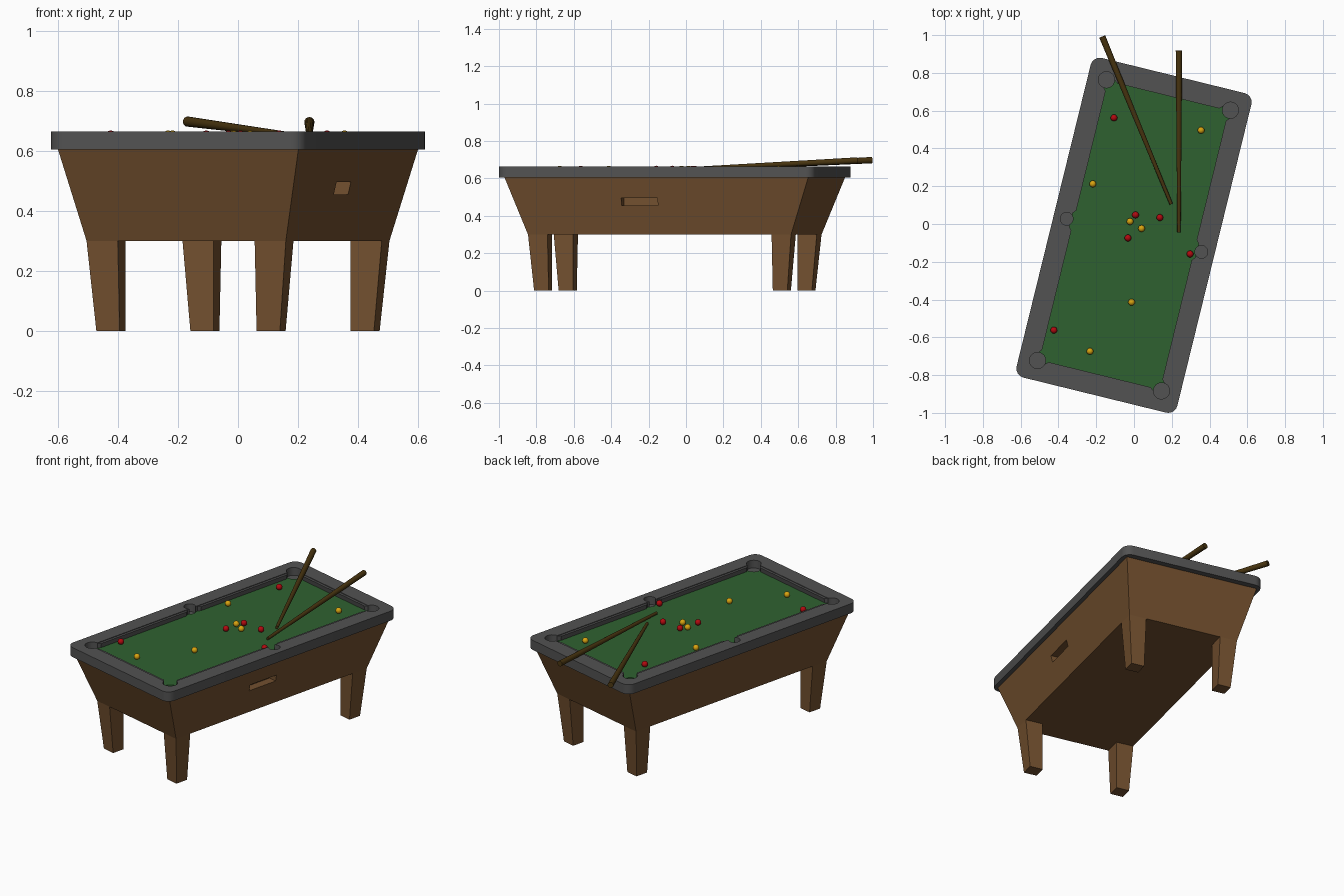
import bpy
import bmesh
from math import cos, sin, pi, radians
from mathutils import Matrix, Vector

if "Cube" in bpy.data.objects:
    bpy.data.objects.remove(bpy.data.objects["Cube"])

# The table is turned slightly about z
TURN = Matrix.Translation((0, -0.06, 0)) @ Matrix.Rotation(radians(-13.8), 4, "Z")
RAIL_TOP, RAIL_BASE, BODY_BASE, CLOTH = 0.665, 0.605, 0.30, 0.632


def material(name, rgb):
    m = bpy.data.materials.new(name)
    m.use_nodes = True
    m.diffuse_color = (*rgb, 1)
    m.node_tree.nodes["Principled BSDF"].inputs["Base Color"].default_value = (*rgb, 1)
    return m


wood = material("brown wood", (0.17, 0.08, 0.028))
grey = material("grey rail", (0.085, 0.085, 0.085))
green = material("green cloth", (0.028, 0.12, 0.03))
cue_wood = material("dark cue wood", (0.065, 0.035, 0.005))
red = material("red ball", (0.45, 0.003, 0.005))
yellow = material("yellow ball", (0.7, 0.37, 0.005))


def finish(name, bm, mat, matrix=TURN):
    bmesh.ops.recalc_face_normals(bm, faces=bm.faces)
    mesh = bpy.data.meshes.new(name)
    bm.to_mesh(mesh)
    bm.free()
    ob = bpy.data.objects.new(name, mesh)
    ob.matrix_world = matrix
    bpy.context.collection.objects.link(ob)
    if mat:
        mesh.materials.append(mat)
    return ob


def loft(name, low, z0, high, z1, mat, matrix=TURN):
    """Closed solid between two outlines with the same point count."""
    bm = bmesh.new()
    a = [bm.verts.new((x, y, z0)) for x, y in low]
    b = [bm.verts.new((x, y, z1)) for x, y in high]
    bm.faces.new(a)
    bm.faces.new(b)
    for i in range(len(a)):
        j = (i + 1) % len(a)
        bm.faces.new((a[i], a[j], b[j], b[i]))
    return finish(name, bm, mat, matrix)


def rect(hx, hy, cx=0, cy=0):
    return [(cx - hx, cy - hy), (cx + hx, cy - hy), (cx + hx, cy + hy), (cx - hx, cy + hy)]


def circle(r, cx, cy, n=20):
    return [(cx + r * cos(2 * pi * i / n), cy + r * sin(2 * pi * i / n)) for i in range(n)]


def rounded(hx, hy, r, n=6):
    pts = []
    for k, (sx, sy) in enumerate([(1, 1), (-1, 1), (-1, -1), (1, -1)]):
        for i in range(n + 1):
            t = (k + i / n) * pi / 2
            pts.append((sx * (hx - r) + r * cos(t), sy * (hy - r) + r * sin(t)))
    return pts


def select(ob):
    bpy.ops.object.select_all(action="DESELECT")
    ob.select_set(True)
    bpy.context.view_layer.objects.active = ob


def cut(ob, cutters):
    select(ob)
    for c in cutters:
        c.hide_render = True
        m = ob.modifiers.new("cut", "BOOLEAN")
        m.operation, m.solver, m.object = "DIFFERENCE", "EXACT", c
        bpy.ops.object.modifier_apply(modifier=m.name)


def smooth(ob):
    select(ob)
    bpy.ops.object.shade_smooth_by_angle(angle=radians(35))


# Tapered body with a recessed ball return on one long side
body = loft("body", rect(0.342, 0.724), BODY_BASE, rect(0.4126, 0.836), RAIL_BASE, wood)
slot = loft("slot_cutter", rect(0.06, 0.1, 0.385, -0.1), 0.455,
            rect(0.06, 0.1, 0.385, -0.1), 0.496, None)
cut(body, [slot])

# Legs: inner faces upright, outer faces tapered
TOP, FOOT = 0.0535, 0.04
for sx, side in ((1, "left"), (-1, "right")):
    for sy, end in ((1, "back"), (-1, "front")):
        cx, cy = 0.342 - TOP, 0.724 - TOP
        dx = TOP - FOOT
        loft(f"{end}_{side}_leg", rect(FOOT, FOOT, sx * (cx - dx), sy * (cy - dx)), 0,
             rect(TOP, TOP, sx * cx, sy * cy), BODY_BASE, wood)

# Rail frame, cloth and pockets
rail = loft("rail", rounded(0.438, 0.871, 0.05), RAIL_BASE, rounded(0.438, 0.871, 0.05), RAIL_TOP, grey)
cloth = loft("cloth", rect(0.343, 0.775), CLOTH - 0.008, rect(0.343, 0.775), CLOTH, green)
opening = loft("opening_cutter", rect(0.343, 0.775), CLOTH - 0.008, rect(0.343, 0.775), 0.75, None)
pockets = []
for sx in (1, -1):
    for sy in (1, 0, -1):
        c = circle(0.043, sx * 0.338, sy * 0.765) if sy else circle(0.034, sx * 0.367, 0)
        pockets.append(loft("pocket_cutter", c, 0.616, c, 0.75, None))
cut(rail, [opening] + pockets)
cut(cloth, pockets)
smooth(rail)
for helper in [slot, opening] + pockets:
    bpy.data.objects.remove(helper)


# Cushions with slanted ends beside the pockets
def cushion(name, start, end, wall, nose, along_y, sign):
    def outline(n):
        pts = [(start, wall), (end, wall), (end - 0.02, n), (start + 0.02, n)]
        return [(sign * v, u) if along_y else (u, sign * v) for u, v in pts]
    loft(name, outline(nose + 0.006), CLOTH - 0.004, outline(nose), RAIL_TOP - 0.004, grey)


for s, side in ((1, "left"), (-1, "right")):
    cushion(f"{side}_back_cushion", 0.035, 0.725, 0.345, 0.328, True, s)
    cushion(f"{side}_front_cushion", -0.725, -0.035, 0.345, 0.328, True, s)
for s, end in ((1, "back"), (-1, "front")):
    cushion(f"{end}_cushion", -0.298, 0.298, 0.777, 0.76, False, s)


# Balls
def ball(name, x, y, mat):
    bm = bmesh.new()
    bmesh.ops.create_uvsphere(bm, u_segments=20, v_segments=12, radius=0.018)
    smooth(finish(name, bm, mat, Matrix.Translation((x, y, CLOTH + 0.018))))


reds = [(-0.106, 0.562), (0.008, 0.048), (0.137, 0.034), (-0.032, -0.074),
        (0.297, -0.159), (-0.424, -0.562)]
yellows = [(0.355, 0.496), (-0.218, 0.212), (-0.021, 0.013), (0.04, -0.024),
           (-0.013, -0.414), (-0.233, -0.674)]
for label, spots, mat in (("red", reds, red), ("yellow", yellows, yellow)):
    for i, (x, y) in enumerate(spots):
        ball(f"{label}_ball_{i + 1}", x, y, mat)


# Cues leaning over the back rail
def cue(name, tip, butt):
    tip, butt = Vector(tip), Vector(butt)
    d = butt - tip
    bm = bmesh.new()
    bmesh.ops.create_cone(bm, cap_ends=True, segments=16, radius1=0.009, radius2=0.017,
                          depth=d.length)
    turn = d.to_track_quat("Z", "Y").to_matrix().to_4x4()
    smooth(finish(name, bm, cue_wood, Matrix.Translation((tip + butt) / 2) @ turn))


cue("slanted_cue", (0.197, 0.105, 0.65), (-0.168, 0.992, 0.698))
cue("straight_cue", (0.238, -0.045, 0.648), (0.238, 0.918, 0.696))
